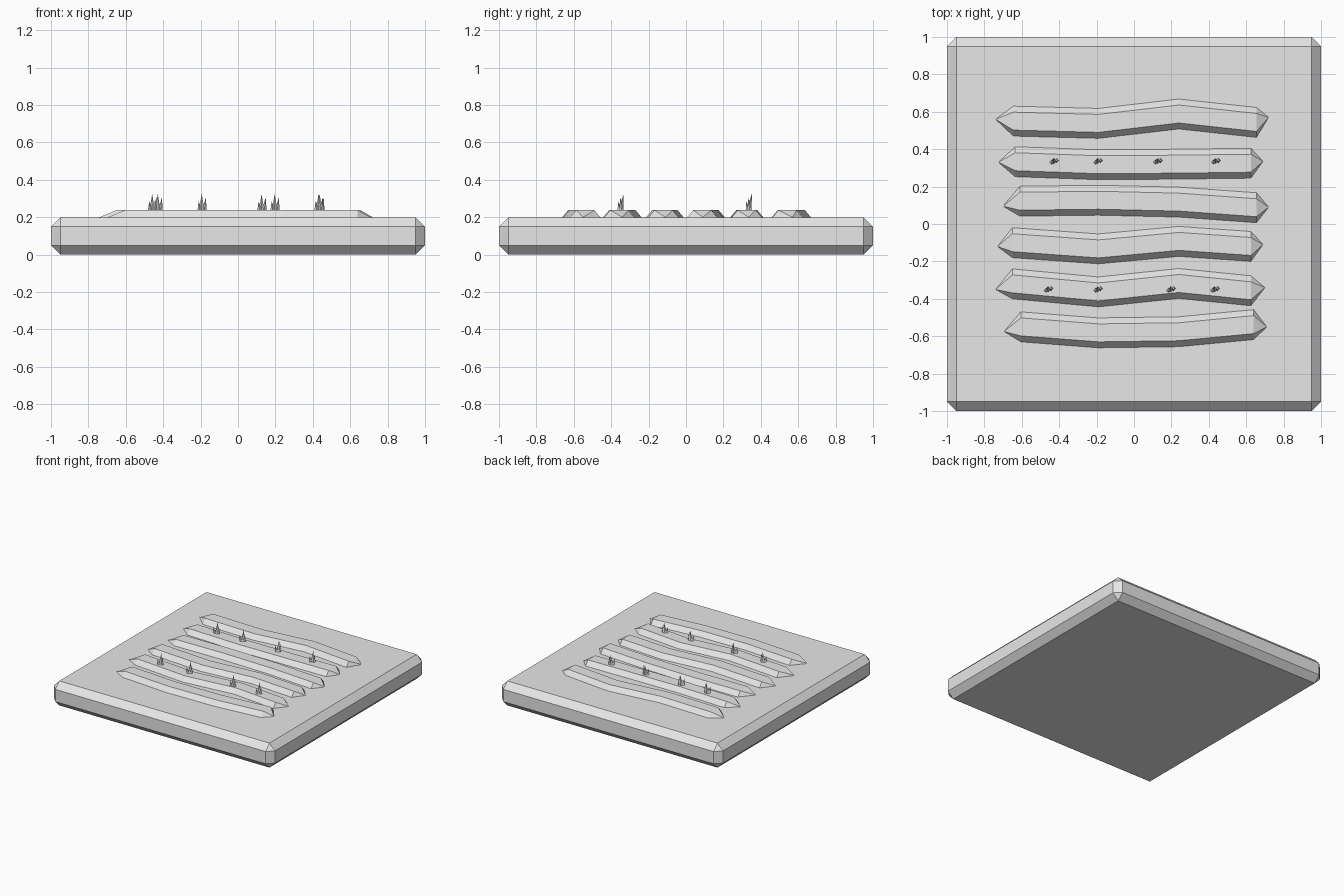
import bpy, bmesh
from mathutils import Vector

cube = bpy.data.objects.get("Cube")
if cube:
    bpy.data.objects.remove(cube, do_unlink=True)

grey = bpy.data.materials.new("plain_grey")
grey.use_nodes = True
grey.diffuse_color = (0.8, 0.8, 0.8, 1)
grey.node_tree.nodes["Principled BSDF"].inputs["Base Color"].default_value = (0.8, 0.8, 0.8, 1)

GROUND, CREST = 0.2, 0.238


def add_object(name, bm):
    bmesh.ops.recalc_face_normals(bm, faces=bm.faces[:])
    mesh = bpy.data.meshes.new(name)
    bm.to_mesh(mesh)
    bm.free()
    mesh.materials.append(grey)
    obj = bpy.data.objects.new(name, mesh)
    bpy.context.collection.objects.link(obj)
    return obj


def furrow(name, left_tip, right_tip, x_start, x_end, centres):
    """Trapezoid ridge along x, pointed at both ends."""
    bm = bmesh.new()
    rings = []
    for x, y in zip((x_start, -0.19, 0.24, x_end), centres):
        section = ((0.08, GROUND), (0.048, CREST), (-0.048, CREST), (-0.08, GROUND))
        rings.append([bm.verts.new((x, y + dy, z)) for dy, z in section])
    for a, b in zip(rings, rings[1:]):
        for i in range(4):
            j = (i + 1) % 4
            bm.faces.new((a[i], a[j], b[j], b[i]))
    for tip, ring in ((left_tip, rings[0]), (right_tip, rings[-1])):
        point = bm.verts.new((*tip, GROUND))
        for i in range(4):
            bm.faces.new((point, ring[i], ring[(i + 1) % 4]))
    add_object(name, bm)


def sprout(name, x, y):
    """Cluster of three leaning pointed blades."""
    bm = bmesh.new()
    blades = (((-0.004, -0.004), (-0.004, 0.012), 0.325, 0.015),
              ((0.010, 0.000), (0.018, -0.006), 0.305, 0.013),
              ((-0.014, -0.008), (-0.020, -0.018), 0.285, 0.013))
    for base, tip, top, r in blades:
        corners = [bm.verts.new((x + base[0] + dx * r, y + base[1] + dy * r, CREST - 0.003))
                   for dx, dy in ((1, 0), (0, 1), (-1, 0), (0, -1))]
        point = bm.verts.new(Vector((x + tip[0], y + tip[1], top)))
        bm.faces.new(corners)
        for i in range(4):
            bm.faces.new((point, corners[i], corners[(i + 1) % 4]))
    add_object(name, bm)


# Soil slab with chamfered edges
bm = bmesh.new()
bmesh.ops.create_cube(bm, size=1)
for v in bm.verts:
    v.co = (v.co.x * 2, v.co.y * 2, (v.co.z + 0.5) * GROUND)
bmesh.ops.bevel(bm, geom=bm.edges[:], offset=0.05, segments=1, affect='EDGES')
add_object("soil_slab", bm)

# Planting rows, back to front
rows = (
    ((-0.74, 0.56), (0.72, 0.57), -0.645, 0.655, (0.55, 0.538, 0.588, 0.543)),
    ((-0.725, 0.33), (0.69, 0.335), -0.635, 0.625, (0.333, 0.317, 0.32, 0.325)),
    ((-0.70, 0.095), (0.72, 0.09), -0.61, 0.655, (0.122, 0.127, 0.117, 0.087)),
    ((-0.73, -0.12), (0.69, -0.11), -0.65, 0.625, (-0.10, -0.133, -0.093, -0.12)),
    ((-0.74, -0.35), (0.70, -0.34), -0.65, 0.625, (-0.32, -0.363, -0.318, -0.357)),
    ((-0.695, -0.575), (0.71, -0.55), -0.605, 0.64, (-0.55, -0.582, -0.576, -0.538)),
)
for n, row in enumerate(rows, 1):
    furrow(f"furrow_{n}", *row)

# Young sprouts on two of the rows
for label, y, xs in (("back", 0.34, (-0.425, -0.19, 0.13, 0.44)),
                     ("front", -0.345, (-0.455, -0.19, 0.2, 0.435))):
    for n, x in enumerate(xs, 1):
        sprout(f"{label}_sprout_{n}", x, y)
